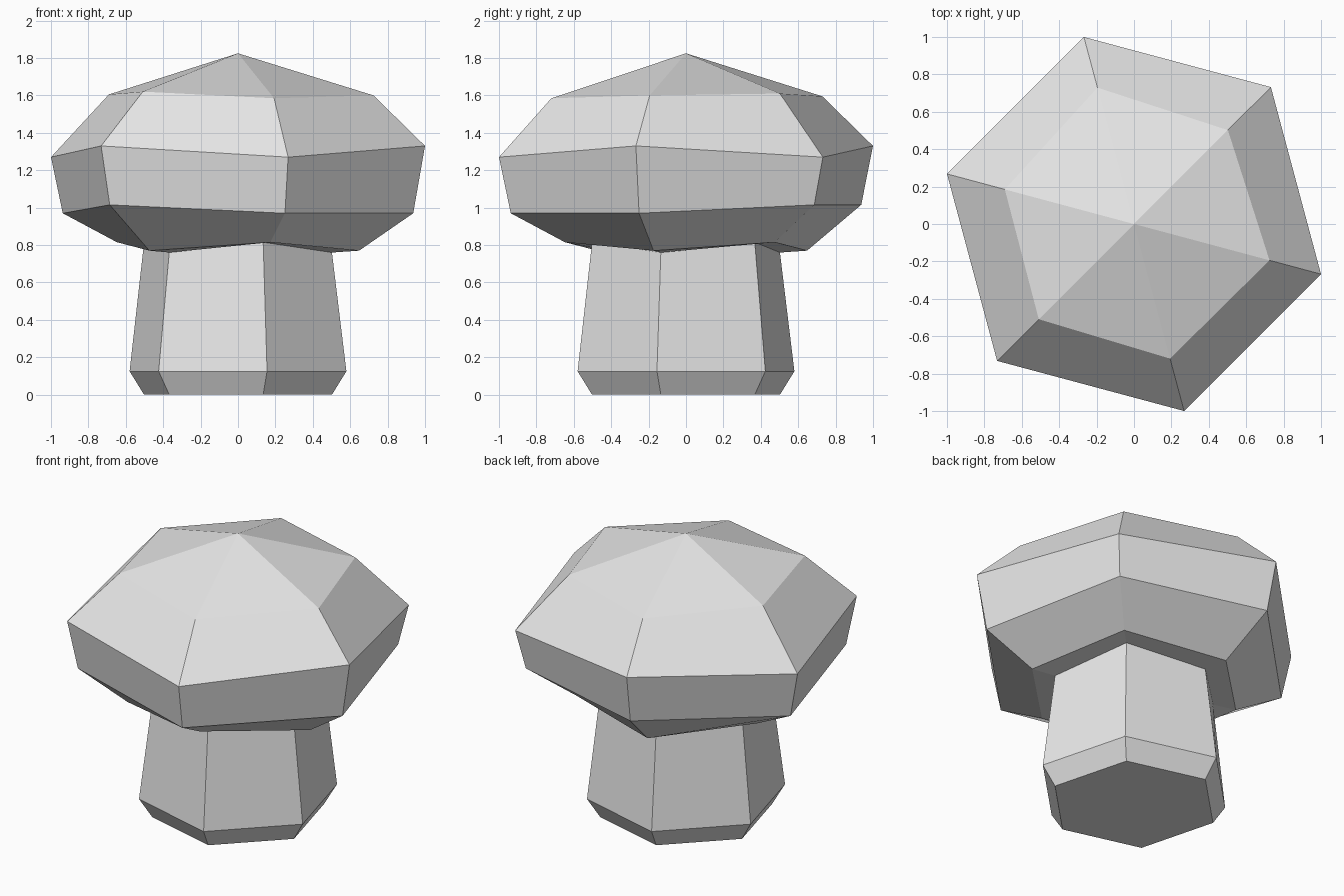
import bpy
import bmesh
from math import cos, sin, radians

cube = bpy.data.objects.get("Cube")
if cube:
    bpy.data.objects.remove(cube, do_unlink=True)

SIDES = 6
START = radians(-15)

# One plain material for the whole model
grey = bpy.data.materials.new("light_grey")
grey.use_nodes = True
colour = (0.8, 0.8, 0.8, 1)
grey.diffuse_color = colour
grey.node_tree.nodes["Principled BSDF"].inputs["Base Color"].default_value = colour


def ring(bm, radius, heights):
    """Six-sided ring; the radii and heights repeat around it."""
    verts = []
    for i in range(SIDES):
        a = START + i * radians(360 / SIDES)
        r = radius[i % len(radius)]
        verts.append(bm.verts.new((r * cos(a), r * sin(a), heights[i % len(heights)])))
    return verts


def build(name, profile, apex=None, base=False):
    """Skin a stack of rings, listed from bottom to top."""
    bm = bmesh.new()
    rings = [ring(bm, r, h) for r, h in profile]
    for low, high in zip(rings, rings[1:]):
        for i in range(SIDES):
            j = (i + 1) % SIDES
            bm.faces.new((low[i], low[j], high[j], high[i]))
    if base:
        bm.faces.new(rings[0][::-1])
    if apex is not None:
        tip = bm.verts.new((0, 0, apex))
        top = rings[-1]
        for i in range(SIDES):
            bm.faces.new((top[i], top[(i + 1) % SIDES], tip))
    mesh = bpy.data.meshes.new(name)
    bm.to_mesh(mesh)
    bm.free()
    mesh.materials.append(grey)
    obj = bpy.data.objects.new(name, mesh)
    bpy.context.collection.objects.link(obj)
    return obj


# Top of the stem, shared with the underside of the cap
neck = ([0.52], [0.76, 0.815])

# Stem with a chamfered foot
build("stem", [([0.52], [0]), ([0.6], [0.125]), neck], base=True)

# Faceted cap with uneven rims and a low point
build("cap", [
    neck,
    ([0.67], [0.77, 0.815]),
    ([0.97], [0.97, 1.015, 1.015, 0.97, 1.015, 0.97]),
    ([1.035], [1.33, 1.27]),
    ([0.75, 0.71, 0.755, 0.715, 0.72, 0.745],
     [1.6, 1.61, 1.595, 1.605, 1.62, 1.585]),
], apex=1.825)
